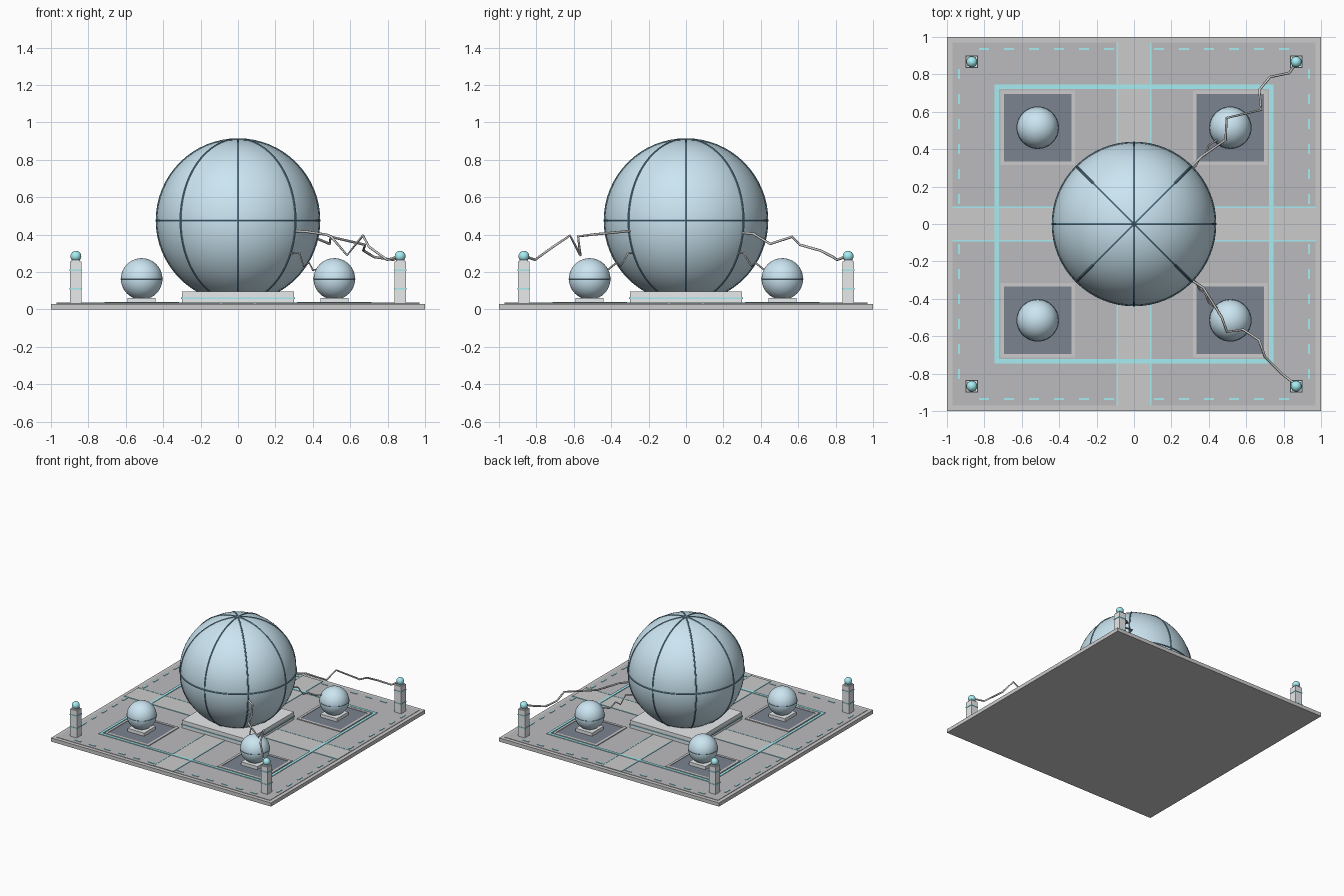
import bpy
from math import pi, radians

if "Cube" in bpy.data.objects:
    bpy.data.objects.remove(bpy.data.objects["Cube"])


def mat(name, r, g, b):
    m = bpy.data.materials.new(name)
    m.diffuse_color = (r, g, b, 1)
    m.use_nodes = True
    m.node_tree.nodes["Principled BSDF"].inputs["Base Color"].default_value = m.diffuse_color
    return m


CYAN = mat("cyan_glow", 0.38, 0.85, 0.9)
BLUE = mat("pale_blue", 0.6, 0.79, 0.89)
NAVY = mat("dark_blue", 0.15, 0.3, 0.4)
FLOOR = mat("floor_grey", 0.5, 0.5, 0.52)
PALE = mat("pale_grey", 0.68, 0.68, 0.67)
WHITE = mat("light_metal", 0.8, 0.82, 0.84)
DARK = mat("dark_slate", 0.2, 0.23, 0.28)
CORNERS = [(sx, sy) for sx in (-1, 1) for sy in (-1, 1)]


def finish(name, m, smooth=False):
    o = bpy.context.object
    o.name = name
    if m:
        o.data.materials.append(m)
    if smooth:
        bpy.ops.object.shade_smooth_by_angle(angle=radians(40))
    return o


def box(name, x, y, hx, hy, z0, z1, m=None):
    bpy.ops.mesh.primitive_cube_add(size=1, location=(x, y, (z0 + z1) / 2))
    bpy.context.object.scale = (2 * hx, 2 * hy, z1 - z0)
    bpy.ops.object.transform_apply(location=False, rotation=False)
    return finish(name, m)


def ball(name, x, y, z, r, m, seg=32):
    bpy.ops.mesh.primitive_uv_sphere_add(segments=seg, ring_count=seg // 2,
                                         radius=r, location=(x, y, z))
    return finish(name, m, True)


def ring(name, loc, R, r, m, rot=(0, 0, 0)):
    bpy.ops.mesh.primitive_torus_add(major_radius=R, minor_radius=r, location=loc, rotation=rot,
                                     major_segments=64, minor_segments=8)
    return finish(name, m, True)


def frame(name, x, y, half, w, z0, z1, m):
    # square outline made of four bars
    for s in (-1, 1):
        box(name, x, y + s * (half - w / 2), half, w / 2, z0, z1, m)
        box(name, x + s * (half - w / 2), y, w / 2, half - w, z0, z1, m)


def bolt(name, pts, r):
    cu = bpy.data.curves.new(name, 'CURVE')
    cu.dimensions = '3D'
    cu.bevel_depth = r
    cu.bevel_resolution = 1
    cu.use_fill_caps = True
    sp = cu.splines.new('POLY')
    sp.points.add(len(pts) - 1)
    for p, c in zip(sp.points, pts):
        p.co = (*c, 1)
    bpy.context.collection.objects.link(bpy.data.objects.new(name, cu))


# Ground plate with inset floor
box("base_plate", 0, 0, 1, 1, 0, 0.03, PALE)
box("floor", 0, 0, 0.97, 0.97, 0.03, 0.033, FLOOR)

# Crossing walkways with glowing edges
box("walkway_x", 0, 0, 0.97, 0.088, 0.033, 0.035, PALE)
for s in (-1, 1):
    box("walkway_y", 0, s * 0.529, 0.088, 0.441, 0.033, 0.035, PALE)
    for t in (-1, 1):
        box("walkway_edge_x", t * 0.529, s * 0.09, 0.441, 0.004, 0.033, 0.037, CYAN)
        box("walkway_edge_y", s * 0.09, t * 0.529, 0.004, 0.441, 0.033, 0.037, CYAN)

# Glowing square and dashed border
frame("floor_light_square", 0, 0, 0.745, 0.022, 0.033, 0.038, CYAN)
for i in range(-6, 7):
    if i:
        for s in (-1, 1):
            box("dash_x", i * 0.1335, s * 0.935, 0.027, 0.006, 0.033, 0.037, CYAN)
            box("dash_y", s * 0.935, i * 0.1335, 0.006, 0.027, 0.033, 0.037, CYAN)

# Central pedestal
box("pedestal_lower", 0, 0, 0.3, 0.3, 0.033, 0.056, WHITE)
box("pedestal_light", 0, 0, 0.306, 0.306, 0.056, 0.064, CYAN)
box("pedestal_upper", 0, 0, 0.3, 0.3, 0.064, 0.095, WHITE)

# Main sphere with meridian and equator ribs
ball("main_sphere", 0, 0, 0.475, 0.435, BLUE, 64)
ring("equator_rib", (0, 0, 0.475), 0.434, 0.006, NAVY)
for k in range(4):
    ring("meridian_rib", (0, 0, 0.475), 0.434, 0.006, NAVY, (pi / 2, 0, k * pi / 4))

for sx, sy in CORNERS:
    # Small sphere stations
    x, y = sx * 0.515, sy * 0.515
    frame("pad_border", x, y, 0.2, 0.02, 0.033, 0.04, PALE)
    box("pad", x, y, 0.18, 0.18, 0.033, 0.036, DARK)
    box("small_pedestal", x, y, 0.075, 0.075, 0.036, 0.062, WHITE)
    ball("small_sphere", x, y, 0.163, 0.111, BLUE, 40)
    ring("small_equator", (x, y, 0.163), 0.111, 0.0025, NAVY)
    # Corner posts
    x, y = sx * 0.867, sy * 0.867
    box("post", x, y, 0.03, 0.03, 0.033, 0.255, WHITE)
    box("post_cap", x, y, 0.022, 0.022, 0.255, 0.265, WHITE)
    for z in (0.11, 0.21):
        box("post_light", x, y, 0.033, 0.033, z - 0.004, z + 0.004, CYAN)
    ball("post_lamp", x, y, 0.284, 0.029, CYAN, 24)

# Electric arcs on the right side
bolt("arc_back", [(0.29, 0.29, 0.41), (0.36, 0.36, 0.405), (0.49, 0.45, 0.35), (0.495, 0.567, 0.388),
                  (0.68, 0.61, 0.345), (0.67, 0.717, 0.315), (0.727, 0.786, 0.28),
                  (0.83, 0.807, 0.265), (0.867, 0.86, 0.284)], 0.007)
bolt("arc_front", [(0.29, -0.29, 0.42), (0.37, -0.34, 0.415), (0.47, -0.5, 0.4), (0.497, -0.577, 0.39),
                   (0.583, -0.565, 0.29), (0.668, -0.62, 0.395), (0.70, -0.71, 0.335),
                   (0.797, -0.807, 0.265), (0.867, -0.86, 0.284)], 0.007)
for s in (-1, 1):
    bolt("small_arc", [(0.28, s * 0.28, 0.3), (0.33, s * 0.31, 0.3), (0.35, s * 0.35, 0.23),
                       (0.38, s * 0.37, 0.25), (0.40, s * 0.42, 0.21), (0.46, s * 0.46, 0.22)], 0.005)
